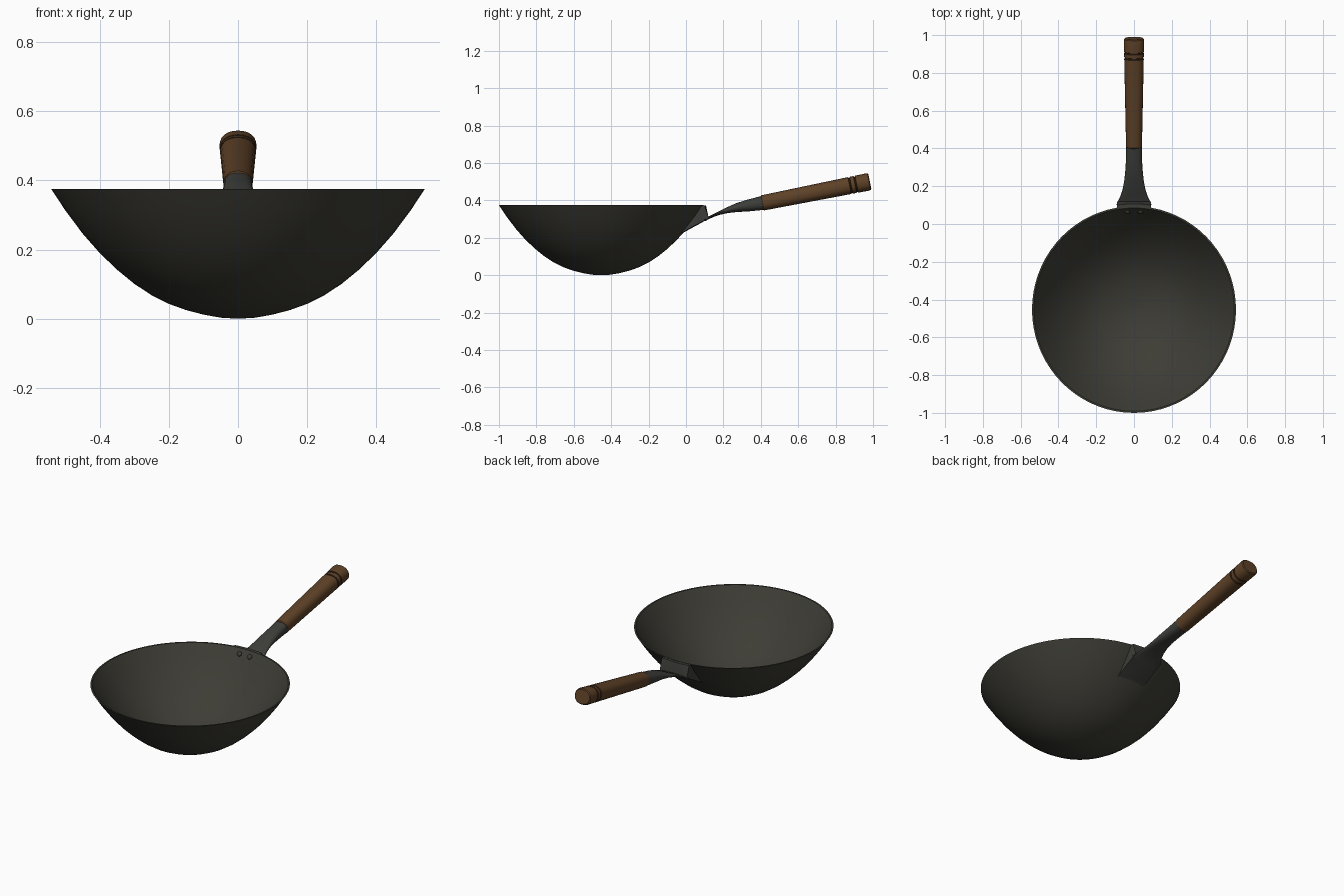
import bpy, bmesh, math
from mathutils import Vector

if "Cube" in bpy.data.objects:
    bpy.data.objects.remove(bpy.data.objects["Cube"])


def material(name, rgb):
    m = bpy.data.materials.new(name)
    m.diffuse_color = (*rgb, 1)
    m.use_nodes = True
    m.node_tree.nodes["Principled BSDF"].inputs["Base Color"].default_value = m.diffuse_color
    return m


IRON = material("dark_iron", (0.047, 0.046, 0.036))
STEEL = material("socket_steel", (0.046, 0.048, 0.041))
WOOD = material("brown_wood", (0.112, 0.053, 0.020))
GROOVE = material("dark_groove", (0.045, 0.023, 0.011))


def loft(name, rings, mat, angle=35):
    """Skin a list of closed rings and cap both ends."""
    bm = bmesh.new()
    rows = [[bm.verts.new(p) for p in ring] for ring in rings]
    n = len(rows[0])
    for a, b in zip(rows, rows[1:]):
        for i in range(n):
            j = (i + 1) % n
            bm.faces.new((a[i], a[j], b[j], b[i]))
    bm.faces.new(rows[0])
    bm.faces.new(rows[-1])
    bmesh.ops.remove_doubles(bm, verts=bm.verts, dist=1e-5)
    bmesh.ops.recalc_face_normals(bm, faces=bm.faces)
    me = bpy.data.meshes.new(name)
    bm.to_mesh(me)
    bm.free()
    me.materials.append(mat)
    ob = bpy.data.objects.new(name, me)
    bpy.context.collection.objects.link(ob)
    bpy.ops.object.select_all(action='DESELECT')
    ob.select_set(True)
    bpy.context.view_layer.objects.active = ob
    bpy.ops.object.shade_smooth_by_angle(angle=math.radians(angle))
    return ob


def section(center, hw, hh, slope, power=2.0, n=24):
    """Rounded cross-section across an axis rising at the given slope."""
    up = Vector((0, -slope, 1)).normalized()
    ring = []
    for i in range(n):
        t = math.tau * i / n
        c, s = math.cos(t), math.sin(t)
        x = math.copysign(abs(c) ** (2 / power), c) * hw
        u = math.copysign(abs(s) ** (2 / power), s) * hh
        ring.append(Vector(center) + Vector((x, 0, 0)) + up * u)
    return ring


# Bowl: outer wall, rolled over the rim into a parallel inner wall
CY, STRETCH, WALL = -0.453, 1.013, 0.008
outer = [(0.001, 0.0), (0.05, 0.003), (0.1, 0.012), (0.15, 0.025), (0.2, 0.043),
         (0.25, 0.068), (0.3, 0.101), (0.35, 0.142), (0.4, 0.190), (0.45, 0.247),
         (0.5, 0.314), (0.54, 0.375)]
inner = []
for i, (r, z) in enumerate(outer):
    a, b = outer[max(i - 1, 0)], outer[min(i + 1, len(outer) - 1)]
    d = Vector((b[0] - a[0], b[1] - a[1])).normalized()
    inner.append((max(r - d.y * WALL, 0.0005), z + d.x * WALL))
inner[-1] = (0.531, 0.375)
inner[0] = (0.0005, WALL)
bowl_rings = [[(r * math.cos(math.tau * k / 72), CY + STRETCH * r * math.sin(math.tau * k / 72), z)
               for k in range(72)] for r, z in outer + inner[::-1]]
loft("bowl", bowl_rings, IRON)

# Mounting bracket: wedge profile swept sideways, bent to follow the bowl wall
wedge = [(-0.02, 0.224), (0.03, 0.252), (0.08, 0.279), (0.12, 0.303), (0.12, 0.311),
         (0.107, 0.374), (0.092, 0.374), (0.048, 0.314), (-0.002, 0.247)]
bracket = []
for k in range(-4, 5):
    x = k * 0.0225
    bracket.append([(x, y - (0 if i in (3, 4) else x * x), z) for i, (y, z) in enumerate(wedge)])
loft("mounting_bracket", bracket, STEEL)

# Socket: flat flared tongue that turns into a round ferrule (y, bottom, top, half width)
tongue = [(0.10, 0.288, 0.306, 0.094), (0.125, 0.302, 0.316, 0.083),
          (0.15, 0.313, 0.329, 0.071), (0.18, 0.323, 0.344, 0.061),
          (0.22, 0.332, 0.363, 0.053), (0.27, 0.338, 0.385, 0.047),
          (0.33, 0.341, 0.404, 0.043), (0.42, 0.350, 0.427, 0.041)]
loft("handle_socket",
     [section((0, y, (lo + hi) / 2), w, (hi - lo) / 2, 0.1, 2.4) for y, lo, hi, w in tongue], STEEL)

# Wooden grip: straight taper with two turned grooves (distance along, inset)
START, END = Vector((0, 0.405, 0.386)), Vector((0, 0.983, 0.501))
SLOPE = (END.z - START.z) / (END.y - START.y)
cuts = [(0, 0.004), (0.008, 0), (0.3, 0), (0.6, 0),
        (0.812, 0), (0.816, 0.005), (0.824, 0.005), (0.828, 0),
        (0.862, 0), (0.866, 0.005), (0.874, 0.005), (0.878, 0),
        (0.975, 0), (0.992, 0.002), (1.0, 0.007)]
grip = loft("wooden_grip",
            [section(START.lerp(END, t), 0.042 + 0.012 * t - d, 0.041 + 0.006 * t - d, SLOPE, 2.3)
             for t, d in cuts], WOOD)
grip.data.materials.append(GROOVE)
for p in grip.data.polygons:
    t = (p.center - START).dot(END - START) / (END - START).length_squared
    if len(p.vertices) == 4 and (0.813 < t < 0.827 or 0.863 < t < 0.877):
        p.material_index = 1

# Rivets: pair of domed heads inside the bowl wall
for side, label in ((-1, "left"), (1, "right")):
    bpy.ops.mesh.primitive_uv_sphere_add(segments=16, ring_count=8, radius=0.014,
                                         location=(side * 0.034, 0.062, 0.35),
                                         rotation=(math.radians(57), 0, 0))
    rivet = bpy.context.object
    rivet.name = "rivet_" + label
    rivet.scale.z = 0.6
    rivet.data.materials.append(STEEL)
    bpy.ops.object.shade_smooth()
